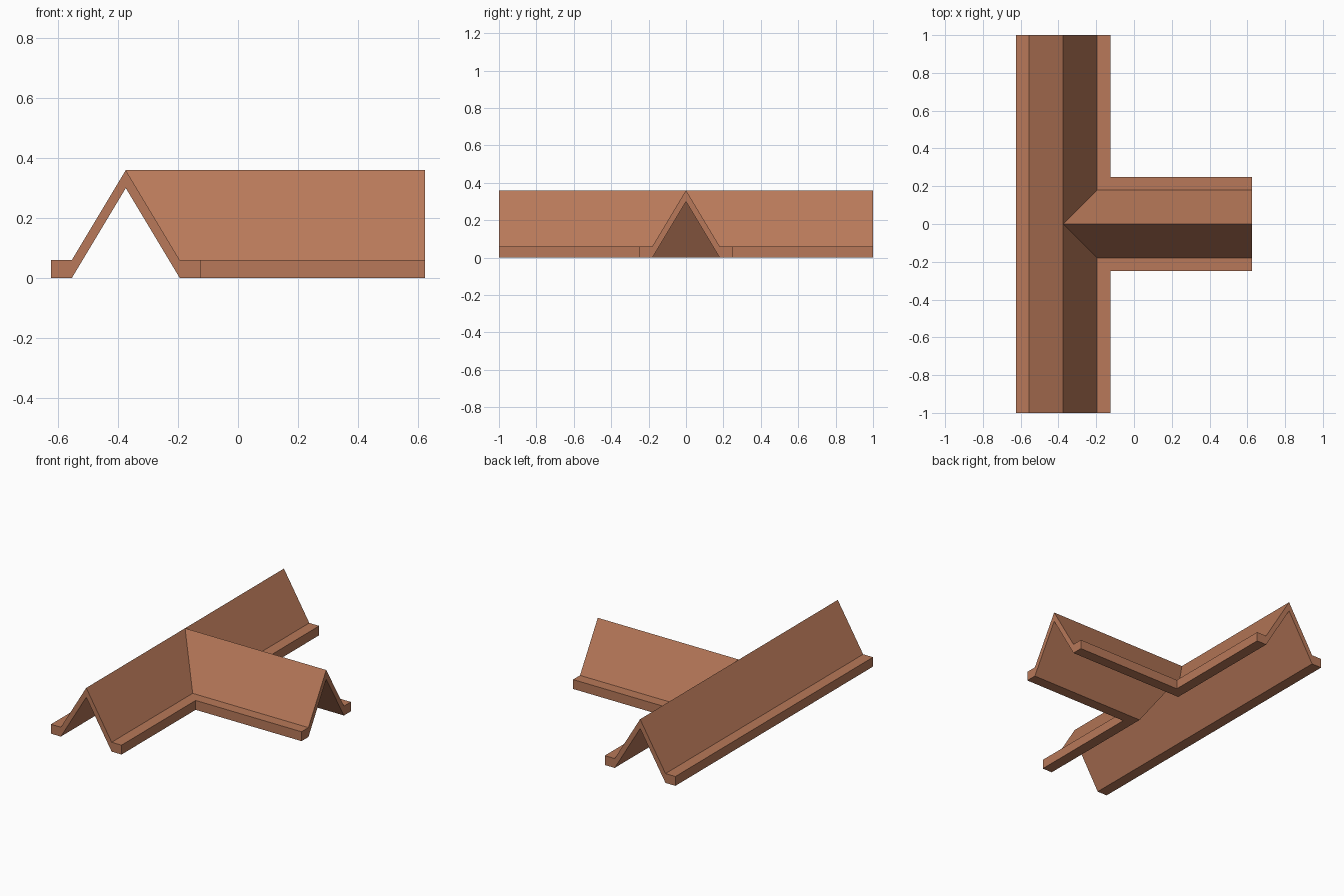
import bpy, bmesh

if "Cube" in bpy.data.objects:
    bpy.data.objects.remove(bpy.data.objects["Cube"])

CX, END_X, END_Y = -0.375, 0.625, 1.0
# Half cross-section: (distance from ridge, height)
HALF = [(0, 0.36), (0.18, 0.06), (0.25, 0.06), (0.25, 0), (0.18, 0), (0, 0.30)]

bm = bmesh.new()


def sweep(path):
    """Sweep the half section through three stations, capping both ends."""
    rings = [[bm.verts.new((*path(d)[i], z)) for d, z in HALF] for i in range(3)]
    for a, b in zip(rings, rings[1:]):
        for i in range(len(HALF) - 1):
            bm.faces.new((a[i], a[i + 1], b[i + 1], b[i]))
    bm.faces.new(rings[0])
    bm.faces.new(rings[-1])


# Straight back slope
sweep(lambda d: [(CX - d, -END_Y), (CX - d, 0), (CX - d, END_Y)])
# Front slopes turning through a mitred valley into the branch
for s in (1, -1):
    sweep(lambda d: [(CX + d, s * END_Y), (CX + d, s * d), (END_X, s * d)])

# Weld the halves, clean flat joins
bmesh.ops.remove_doubles(bm, verts=bm.verts[:], dist=1e-4)
bmesh.ops.dissolve_limit(bm, angle_limit=0.01, verts=bm.verts[:], edges=bm.edges[:])
bmesh.ops.recalc_face_normals(bm, faces=bm.faces[:])

mesh = bpy.data.meshes.new("roof_ridge_tee")
bm.to_mesh(mesh)
bm.free()
roof = bpy.data.objects.new("roof_ridge_tee", mesh)
bpy.context.collection.objects.link(roof)

clay = bpy.data.materials.new("clay")
clay.diffuse_color = (0.48, 0.19, 0.10, 1)
clay.use_nodes = True
clay.node_tree.nodes["Principled BSDF"].inputs["Base Color"].default_value = clay.diffuse_color
mesh.materials.append(clay)
